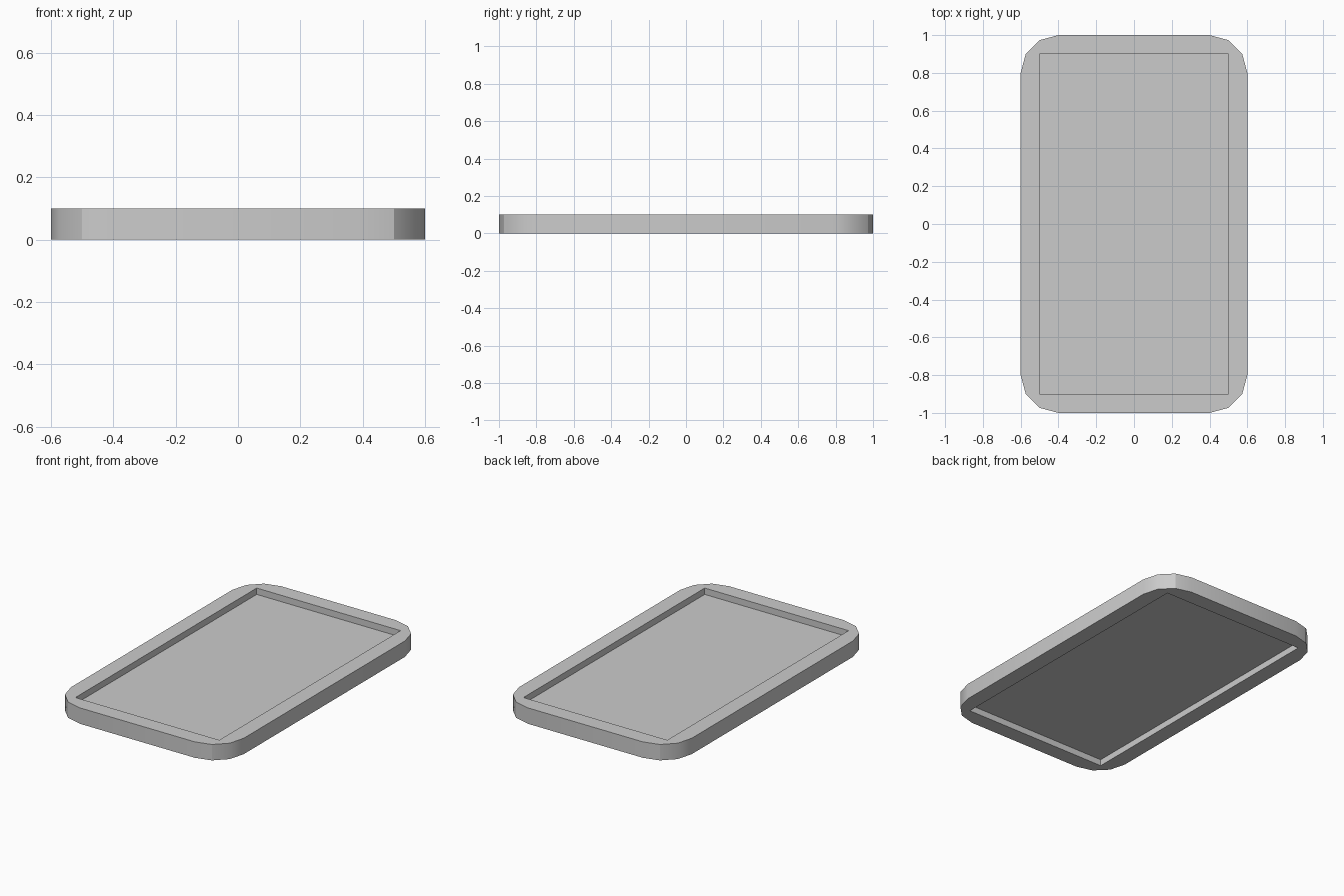
import bpy, bmesh, math

if "Cube" in bpy.data.objects:
    bpy.data.objects.remove(bpy.data.objects["Cube"])

HX, HY, H = 0.6, 1.0, 0.1      # outer half sizes and height
R, SEG = 0.2, 3                # corner radius and sides per corner
IX, IY = 0.5, 0.9              # opening half sizes
CORNERS = [(1, 1), (-1, 1), (-1, -1), (1, -1)]


def finish(bm, name):
    bmesh.ops.recalc_face_normals(bm, faces=bm.faces[:])
    mesh = bpy.data.meshes.new(name)
    bm.to_mesh(mesh)
    bm.free()
    obj = bpy.data.objects.new(name, mesh)
    bpy.context.collection.objects.link(obj)
    return obj


# Frame: rounded outline around a rectangular opening
outer, inner = [], []
for c, (sx, sy) in enumerate(CORNERS):
    for k in range(SEG + 1):
        a = math.pi / 2 * (c + k / SEG)
        outer.append((sx * (HX - R) + R * math.cos(a), sy * (HY - R) + R * math.sin(a)))
        inner.append(c)

bm = bmesh.new()
low, top = [([bm.verts.new((x, y, z)) for x, y in outer],
             [bm.verts.new((sx * IX, sy * IY, z)) for sx, sy in CORNERS]) for z in (0, H)]
n = len(outer)
for i in range(n):
    j = (i + 1) % n
    bm.faces.new((low[0][i], low[0][j], top[0][j], top[0][i])).smooth = True
    for o, q in (low, top):
        rim = [o[i], o[j], q[inner[j]]]
        if inner[i] != inner[j]:
            rim.append(q[inner[i]])
        bm.faces.new(rim)
for i in range(4):
    j = (i + 1) % 4
    bm.faces.new((low[1][i], low[1][j], top[1][j], top[1][i]))
bmesh.ops.recalc_face_normals(bm, faces=bm.faces[:])
# Sharp creases: rim edges and the corner fold nearest the short sides
for e in bm.edges:
    fold = all(abs(abs(v.co.x) - 0.5) < 0.001 and abs(v.co.y) > 0.95 for v in e.verts)
    e.smooth = e.calc_face_angle(0) < math.radians(31) and not fold
finish(bm, "frame")

# Panel: thin sheet set halfway up the opening
bm = bmesh.new()
bmesh.ops.create_cube(bm, size=1)
for v in bm.verts:
    v.co = (v.co.x * 2 * IX, v.co.y * 2 * IY, 0.05 + v.co.z * 0.02)
finish(bm, "panel")
